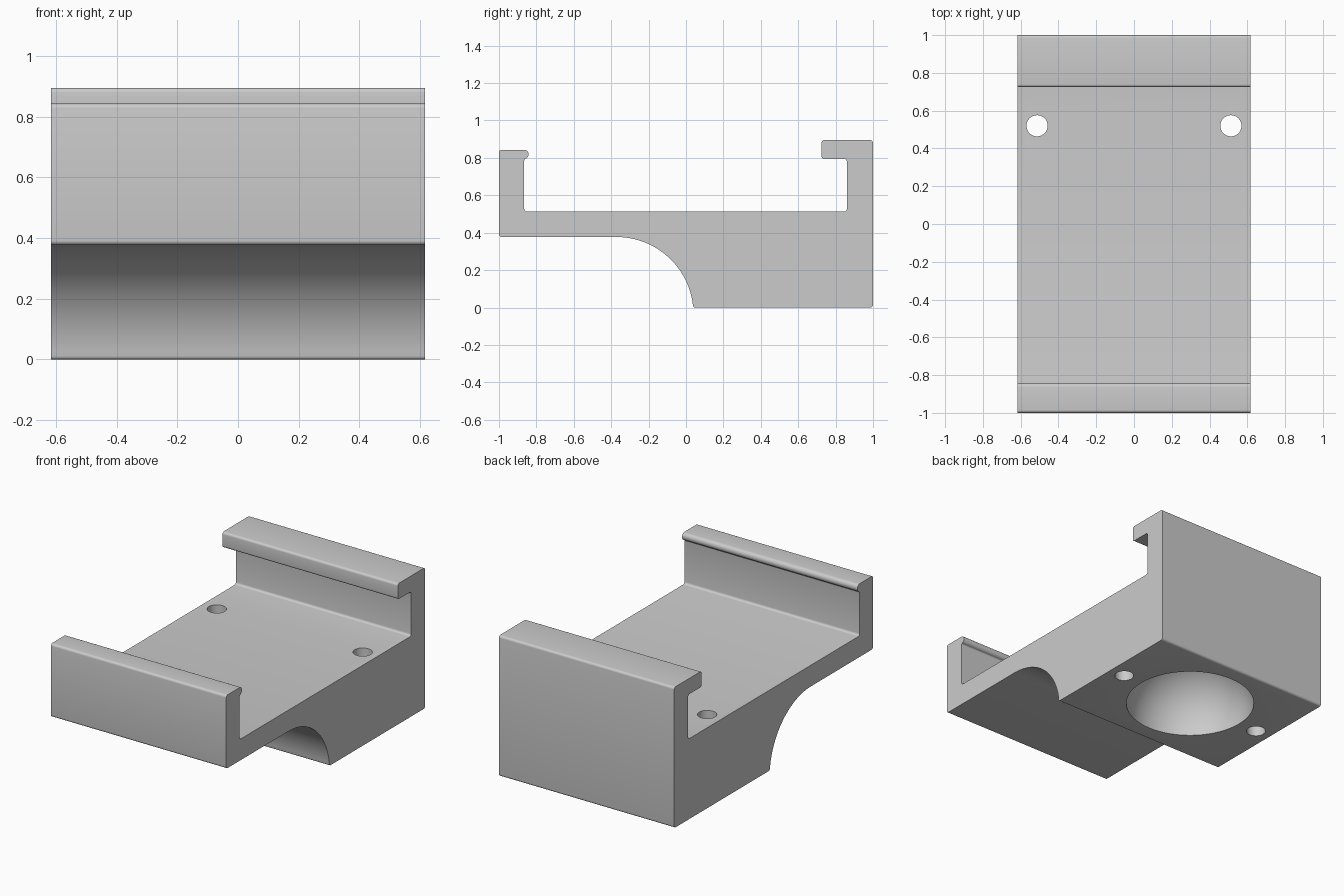
import bpy, bmesh, math
from mathutils import Vector

if "Cube" in bpy.data.objects:
    bpy.data.objects.remove(bpy.data.objects["Cube"])

HALF_WIDTH = 0.617
HOLE_Y = 0.52

grey = bpy.data.materials.new("plain grey")
grey.diffuse_color = (0.6, 0.6, 0.6, 1)
grey.use_nodes = True
grey.node_tree.nodes["Principled BSDF"].inputs["Base Color"].default_value = grey.diffuse_color


def rounded(corners, steps=5):
    """Round each (y, z, radius) corner of a closed outline."""
    out = []
    n = len(corners)
    for i, (y, z, r) in enumerate(corners):
        p = Vector((y, z))
        if r == 0:
            out.append(p)
            continue
        a = (Vector(corners[i - 1][:2]) - p).normalized()
        b = (Vector(corners[(i + 1) % n][:2]) - p).normalized()
        half = a.angle(b) / 2
        centre = p + (a + b).normalized() * (r / math.sin(half))
        start = p + a * (r / math.tan(half)) - centre
        end = p + b * (r / math.tan(half)) - centre
        sweep = start.angle(end)
        for k in range(steps + 1):
            t = k / steps
            v = start * math.sin((1 - t) * sweep) + end * math.sin(t * sweep)
            out.append(centre + v / math.sin(sweep))
    return out


# Concave arch under the front half
ARC_R, ARC_Y, ARC_Z = 0.412, -0.372, -0.035
arch = []
for k in range(1, 25):
    a = math.radians(5 + 85 * k / 24)
    arch.append((ARC_Y + ARC_R * math.cos(a), ARC_Z + ARC_R * math.sin(a), 0))

# Side outline: base block, floor, front and back hooks
F = 0.015
outline = [
    (1, 0, F), (1, 0.895, F),
    (0.725, 0.895, F), (0.725, 0.795, F), (0.86, 0.795, F),
    (0.86, 0.512, F), (-0.865, 0.512, F),
    (-0.865, 0.795, 0.01), (-0.842, 0.795, 0.022), (-0.842, 0.843, 0.022),
    (-1, 0.843, F), (-1, 0.377, F),
] + arch[::-1] + [(0.038, 0, 0.012)]

# Bracket body
bm = bmesh.new()
face = bm.faces.new([bm.verts.new((-HALF_WIDTH, p.x, p.y)) for p in rounded(outline)])
ext = bmesh.ops.extrude_face_region(bm, geom=[face])
bmesh.ops.translate(bm, vec=(2 * HALF_WIDTH, 0, 0),
                    verts=[g for g in ext["geom"] if isinstance(g, bmesh.types.BMVert)])
bmesh.ops.recalc_face_normals(bm, faces=bm.faces)
mesh = bpy.data.meshes.new("bracket_body")
bm.to_mesh(mesh)
bm.free()
body = bpy.data.objects.new("bracket_body", mesh)
bpy.context.collection.objects.link(body)
mesh.materials.append(grey)

# Cutters: two screw holes and a round hollow in the underside
cutters = []
for side, x in (("left", -0.513), ("right", 0.513)):
    bpy.ops.mesh.primitive_cylinder_add(vertices=48, radius=0.056, depth=2,
                                        location=(x, HOLE_Y, 0.3))
    bpy.context.object.name = side + "_hole_cutter"
    cutters.append(bpy.context.object)
bpy.ops.mesh.primitive_uv_sphere_add(segments=64, ring_count=32, radius=0.38,
                                     location=(0, HOLE_Y, 0))
bpy.context.object.name = "hollow_cutter"
cutters.append(bpy.context.object)

bpy.context.view_layer.objects.active = body
for c in cutters:
    c.data.materials.append(grey)
    c.hide_render = True
    mod = body.modifiers.new(c.name, "BOOLEAN")
    mod.operation = "DIFFERENCE"
    mod.solver = "EXACT"
    mod.object = c
    bpy.ops.object.modifier_apply(modifier=mod.name)
for c in cutters:
    bpy.data.objects.remove(c, do_unlink=True)

# Smooth fillets with crisp ends
bpy.ops.object.select_all(action="DESELECT")
body.select_set(True)
bpy.ops.object.shade_smooth_by_angle(angle=math.radians(30))
